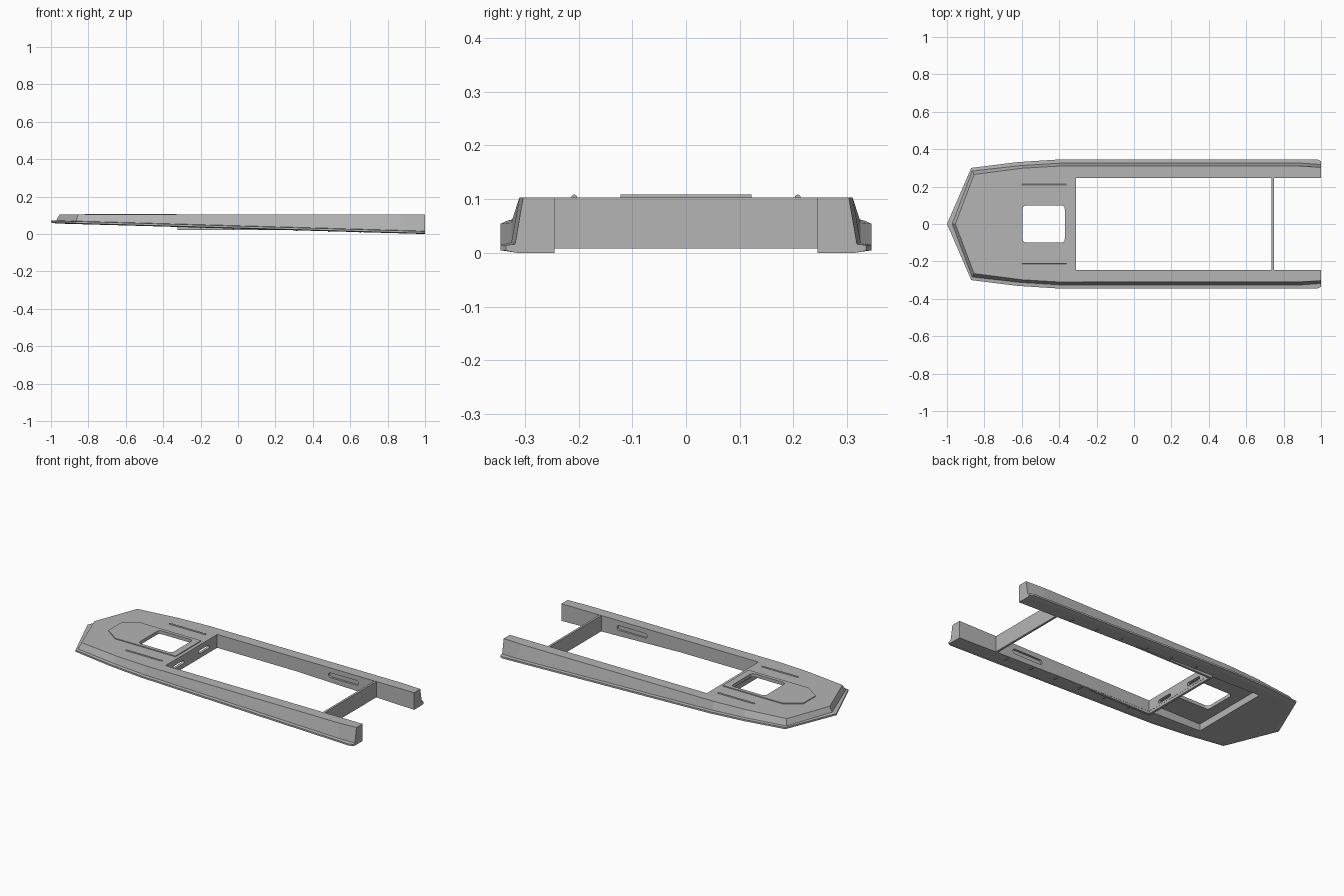
import bpy, bmesh, math

if "Cube" in bpy.data.objects:
    bpy.data.objects.remove(bpy.data.objects["Cube"], do_unlink=True)

grey = bpy.data.materials.new("hull grey")
grey.use_nodes = True
grey.diffuse_color = (0.46, 0.46, 0.46, 1)
grey.node_tree.nodes["Principled BSDF"].inputs["Base Color"].default_value = grey.diffuse_color

LENGTHWAYS, CROSSWAYS, UP = 0, 1, 2
INNER = 0.245        # half width of the well
WELL = -0.31         # forward end of the well


def loft(name, rings):
    """Closed solid through rings of equal length, capped at both ends."""
    bm = bmesh.new()
    loops = [[bm.verts.new(p) for p in ring] for ring in rings]
    n = len(loops[0])
    for a, b in zip(loops, loops[1:]):
        for i in range(n):
            j = (i + 1) % n
            bm.faces.new((a[i], a[j], b[j], b[i]))
    bm.faces.new(loops[0][::-1])
    bm.faces.new(loops[-1])
    bmesh.ops.recalc_face_normals(bm, faces=bm.faces)
    mesh = bpy.data.meshes.new(name)
    bm.to_mesh(mesh)
    bm.free()
    obj = bpy.data.objects.new(name, mesh)
    mesh.materials.append(grey)
    bpy.context.collection.objects.link(obj)
    return obj


def prism(name, profile, lo, hi, axis=UP):
    """Extrude a flat profile along an axis."""
    def place(p, d):
        q = list(p)
        q.insert(axis, d)
        return q
    return loft(name, [[place(p, d) for p in profile] for d in (lo, hi)])


def rounded(x0, x1, y0, y1, r=0, steps=4):
    """Rectangle profile, with rounded corners if r is given."""
    if not r:
        return [(x0, y0), (x1, y0), (x1, y1), (x0, y1)]
    pts = []
    centres = [(x1 - r, y1 - r), (x0 + r, y1 - r), (x0 + r, y0 + r), (x1 - r, y0 + r)]
    for k, (cx, cy) in enumerate(centres):
        for s in range(steps + 1):
            a = math.pi / 2 * (k + s / steps)
            pts.append((cx + r * math.cos(a), cy + r * math.sin(a)))
    return pts


def cut(obj, cutter):
    cutter.hide_render = True
    mod = obj.modifiers.new("cut", "BOOLEAN")
    mod.operation, mod.solver, mod.object = "DIFFERENCE", "EXACT", cutter
    bpy.context.view_layer.objects.active = obj
    bpy.ops.object.modifier_apply(modifier=mod.name)
    bpy.data.objects.remove(cutter, do_unlink=True)


def keel(x):
    return 0.0285 * (1 - x)


def ring(half, height):
    full = half + [(x, -y) for x, y in reversed(half[1:])]
    return [(x, y, height(x)) for x, y in full]


# Hull: sloping bottom, rub rail and leaning sides up to a level deck
bottom = [(-.97, 0), (-.86, .275), (-.61, .306), (-.4, .32), (.97, .32), (1, .315)]
rail = [(-1, 0), (-.87, .30), (-.62, .331), (-.4, .345), (.98, .345), (1, .335)]
side = [(-.972, 0), (-.865, .283), (-.61, .312), (-.4, .325), (.9, .325), (1, .318)]
deck = [(-.955, 0), (-.855, .265), (-.6, .298), (-.4, .31), (.88, .31), (1, .303)]
hull = loft("hull", [
    ring(bottom, keel),
    ring(rail, lambda x: keel(x) + 0.004),
    ring(rail, lambda x: keel(x) + 0.014),
    ring(side, lambda x: keel(x) + 0.016),
    ring(deck, lambda x: 0.103),
])

# Raised deck panel with chamfered forward corners
panel = prism("deck_panel", [(-.82, -.06), (-.73, -.122), (-.33, -.122),
                             (-.33, .122), (-.73, .122), (-.82, .06)], 0.1, 0.108)

# Open well, hollow under the foredeck, and the hatch
cut(hull, prism("well_cutter", rounded(WELL, 1.2, -INNER, INNER), -0.1, 0.3))
cut(hull, prism("hollow_cutter", rounded(-.66, WELL - .016, -INNER, INNER), -0.1, 0.088))
for part in (hull, panel):
    cut(part, prism("hatch_cutter", rounded(-.595, -.37, -.1, .1, .02), 0.05, 0.2))

# Slots in the well sides and forward wall
for s, label in ((1, "left"), (-1, "right")):
    inner, deep = sorted((s * (INNER - .02), s * (INNER + .012)))
    cut(hull, prism("slot_cutter", rounded(.43, .63, .045, .073, .013), inner, deep, CROSSWAYS))
    a, b = sorted((s * .07, s * .17))
    cut(hull, prism("wall_slot_cutter", rounded(a, b, .05, .07, .008), WELL - .03, WELL + .03, LENGTHWAYS))

    # Deck grab rails
    prism(label + "_grab_rail", rounded(s * .208 - .005, s * .208 + .005, .098, .108, .004),
          -.6, -.36, LENGTHWAYS)

    # Level skirt under the well edge, with small ribs outboard
    y0, y1 = sorted((s * (INNER + .001), s * (INNER + .014)))
    prism(label + "_skirt", rounded(WELL - .014, .74, .022, .045), y0, y1, CROSSWAYS)
    for i in range(6):
        x = -.2 + i * .17
        z = keel(x)
        y0, y1 = sorted((s * (INNER + .012), s * (INNER + .04)))
        prism(f"{label}_rib_{i + 1}", rounded(x, x + .008, z - .004, z + .01), y0, y1, CROSSWAYS)

# Lower edge of the forward wall
prism("forward_skirt", rounded(-INNER, INNER, .022, .045), WELL - .014, WELL - .001, LENGTHWAYS)

# Thin bulkhead across the stern end of the well
prism("bulkhead", rounded(-INNER - .003, INNER + .003, .008, .1025), .735, .748, LENGTHWAYS)
